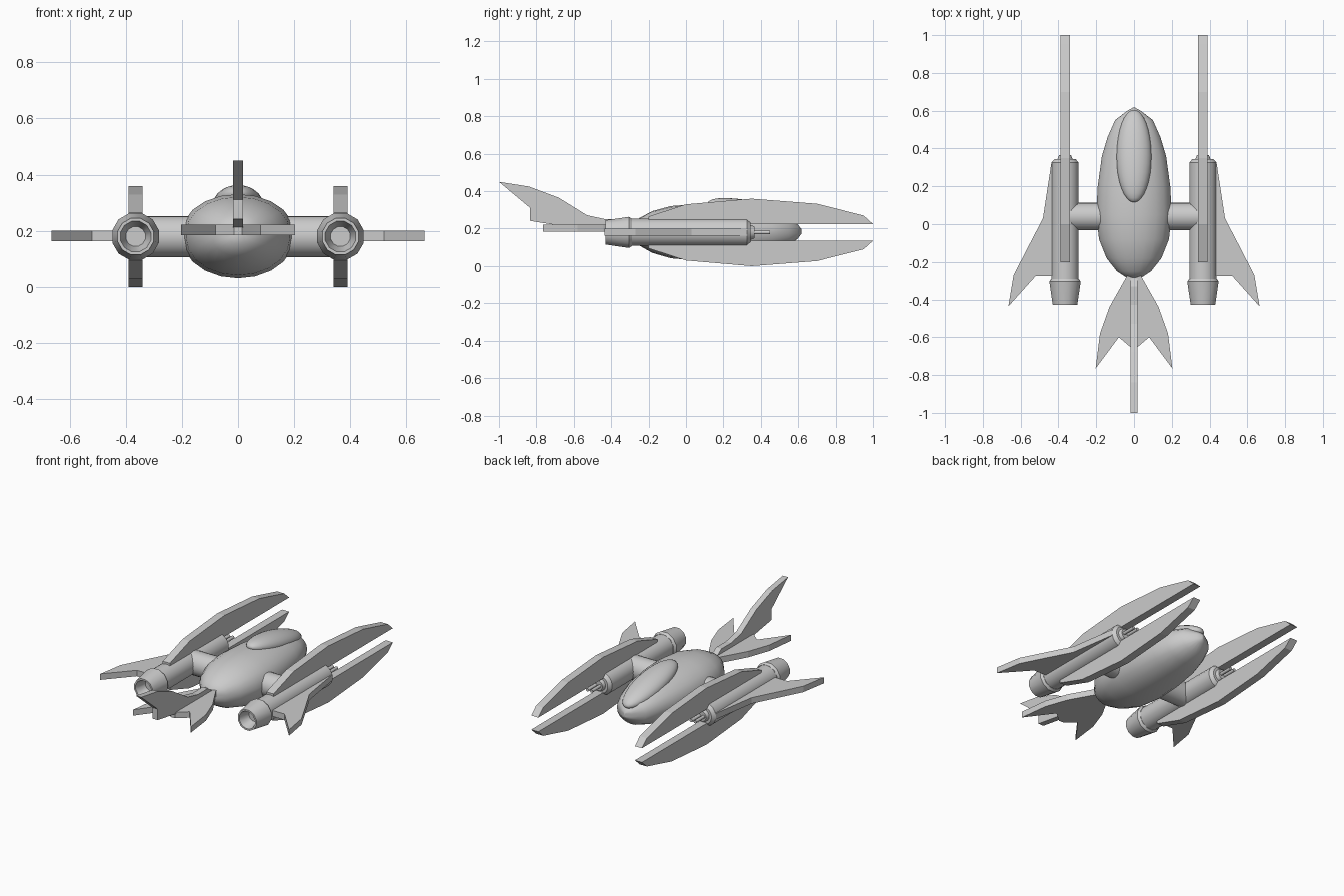
import bpy, bmesh, math
from mathutils import Vector, Matrix

cube = bpy.data.objects.get("Cube")
if cube:
    bpy.data.objects.remove(cube, do_unlink=True)

AXIS_Z = 0.18      # height of the engine axis
ENGINE_X = 0.365


def finish(name, bm, smooth=None, mirror=None):
    bmesh.ops.recalc_face_normals(bm, faces=bm.faces)
    mesh = bpy.data.meshes.new(name)
    bm.to_mesh(mesh)
    bm.free()
    obj = bpy.data.objects.new(name, mesh)
    bpy.context.collection.objects.link(obj)
    if smooth:
        bpy.ops.object.select_all(action='DESELECT')
        obj.select_set(True)
        bpy.context.view_layer.objects.active = obj
        bpy.ops.object.shade_smooth_by_angle(angle=math.radians(smooth))
    if mirror:
        mod = obj.modifiers.new("Mirror", 'MIRROR')
        mod.use_axis = [axis in mirror for axis in "XYZ"]
        mod.use_clip = False
        mod.use_mirror_merge = False
        pivot = bpy.data.objects.get("mirror_pivot")
        mod.mirror_object = pivot
    return obj


def loft(name, rings, **kw):
    """Skin a list of equally long point rings and cap both ends."""
    bm = bmesh.new()
    loops = [[bm.verts.new(p) for p in ring] for ring in rings]
    n = len(loops[0])
    for a, b in zip(loops, loops[1:]):
        for i in range(n):
            j = (i + 1) % n
            bm.faces.new((a[i], a[j], b[j], b[i]))
    bm.faces.new(loops[0])
    bm.faces.new(loops[-1])
    return finish(name, bm, **kw)


def lathe(name, profile, sides, x=ENGINE_X, **kw):
    """Turn (y, radius) pairs around an axis parallel to y."""
    angles = [2 * math.pi * (i + 0.5) / sides for i in range(sides)]
    rings = [[(x + r * math.cos(a), y, AXIS_Z + r * math.sin(a)) for a in angles]
             for y, r in profile]
    return loft(name, rings, **kw)


def plate(name, outline, axis, centre, thickness, **kw):
    """Extrude a flat outline along x (outline in y, z) or z (outline in x, y)."""
    bm = bmesh.new()
    low = centre - thickness / 2
    pts = [(low, a, b) if axis == 'X' else (a, b, low) for a, b in outline]
    face = bm.faces.new([bm.verts.new(p) for p in pts])
    out = bmesh.ops.extrude_face_region(bm, geom=[face])
    step = Vector((thickness, 0, 0) if axis == 'X' else (0, 0, thickness))
    verts = [g for g in out["geom"] if isinstance(g, bmesh.types.BMVert)]
    bmesh.ops.translate(bm, verts=verts, vec=step)
    return finish(name, bm, **kw)


# Pivot for mirrored parts, on the engine axis height
pivot = bpy.data.objects.new("mirror_pivot", None)
pivot.location = (0, 0, AXIS_Z)
pivot.hide_render = True
bpy.context.collection.objects.link(pivot)
bpy.context.view_layer.update()

# Hull: two half ellipses with a narrow belt between them
stations = [(-0.29, 0.03), (-0.25, 0.09), (-0.18, 0.145), (-0.08, 0.185),
            (0.05, 0.2), (0.2, 0.192), (0.36, 0.17), (0.46, 0.14),
            (0.55, 0.1), (0.6, 0.035), (0.617, 0.004)]
HALF = 10
rings = []
for y, w in stations:
    ring = []
    for side, height in ((1, 0.68), (-1, 0.72)):
        for i in range(HALF + 1):
            a = math.pi * i / HALF
            ring.append((side * w * math.cos(a), y,
                         0.185 + side * (0.01 + height * w * math.sin(a))))
    rings.append(ring)
loft("hull", rings, smooth=45)

# Canopy: ellipsoid tipped down towards the nose
bm = bmesh.new()
bmesh.ops.create_uvsphere(bm, u_segments=24, v_segments=16, radius=1)
shape = (Matrix.Translation((0, 0.36, 0.285))
         @ Matrix.Rotation(math.radians(-12), 4, 'X')
         @ Matrix.Diagonal((0.093, 0.25, 0.06, 1)))
# Poles of the sphere lie along the length of the canopy
bmesh.ops.transform(bm, verts=bm.verts,
                    matrix=shape @ Matrix.Rotation(math.pi / 2, 4, 'X'))
finish("canopy", bm, smooth=45)

# Struts joining hull and engines
bm = bmesh.new()
bmesh.ops.create_cone(bm, cap_ends=True, segments=24, radius1=0.073, radius2=0.073,
                      depth=0.28, matrix=Matrix.Translation((0.225, 0.04, AXIS_Z))
                      @ Matrix.Rotation(math.pi / 2, 4, 'Y'))
finish("strut", bm, smooth=40, mirror="X")

# Engines: tube, hollow nozzle and twin barrels
lathe("engine_tube", [(-0.3, 0.073), (0.325, 0.073), (0.345, 0.056),
                      (0.345, 0.04), (0.365, 0.032)], 20, smooth=35, mirror="X")
lathe("engine_nozzle", [(-0.29, 0.076), (-0.305, 0.086), (-0.43, 0.067), (-0.43, 0.056),
                        (-0.36, 0.036)], 12, smooth=35, mirror="X")
for label, dx in (("inner", -0.014), ("outer", 0.014)):
    lathe(label + "_barrel", [(0.34, 0.01), (0.45, 0.01)], 10,
          x=ENGINE_X + dx, smooth=40, mirror="X")

# Long blades above and below each engine
blade = [(-0.2, 0.225), (-0.2, 0.265), (0, 0.33), (0.35, 0.36), (0.7, 0.333),
         (0.95, 0.27), (1, 0.225)]
plate("engine_blade", blade, 'X', ENGINE_X, 0.05, mirror="XZ")

# Swept side wings
wing = [(0.4, 0.325), (0.437, 0.325), (0.482, 0.03), (0.56, -0.12), (0.637, -0.27),
        (0.665, -0.437), (0.52, -0.275), (0.4, -0.275)]
plate("side_wing", wing, 'Z', 0.182, 0.038, mirror="X")

# Forked tail plane
half = [(0.035, -0.25), (0.04, -0.28), (0.13, -0.44), (0.18, -0.58), (0.203, -0.765),
        (0.08, -0.6), (0.015, -0.655)]
plate("tail_plane", half + [(-x, y) for x, y in reversed(half)], 'Z', 0.203, 0.038)

# Upright tail fin
fin = [(-0.27, 0.21), (-0.33, 0.25), (-0.43, 0.25), (-0.53, 0.272), (-0.68, 0.365),
       (-0.84, 0.425), (-1, 0.45), (-0.835, 0.312), (-0.835, 0.242), (-0.64, 0.21)]
plate("tail_fin", fin, 'X', 0, 0.037)
